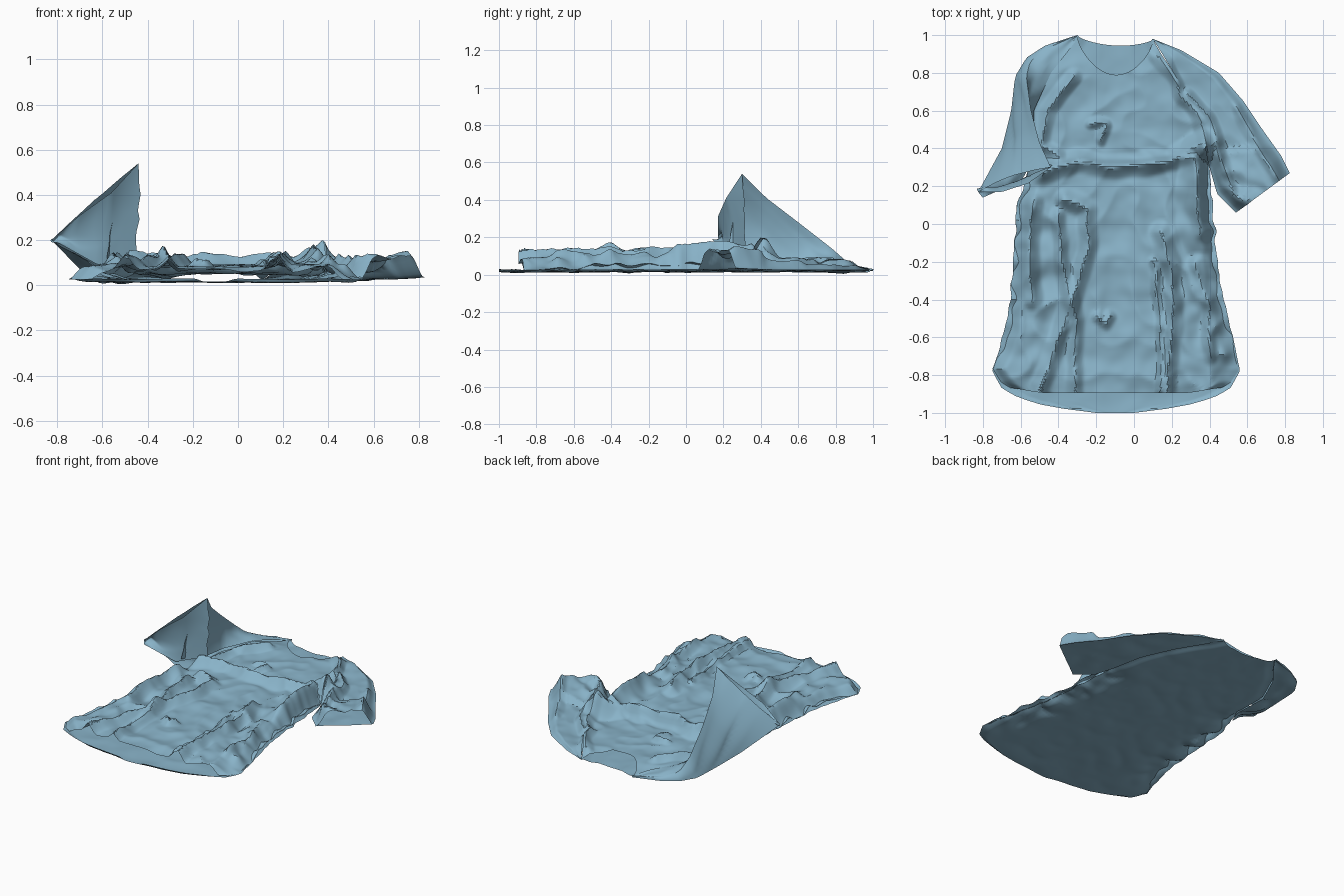
import bpy, math
from mathutils import Vector, noise

if "Cube" in bpy.data.objects:
    bpy.data.objects.remove(bpy.data.objects["Cube"])

cloth = bpy.data.materials.new("blue_cloth")
cloth.diffuse_color = (0.25, 0.45, 0.58, 1)
cloth.use_nodes = True
cloth.node_tree.nodes["Principled BSDF"].inputs["Base Color"].default_value = cloth.diffuse_color

# Side outlines of the torso as (y, x), hem to collar
LEFT = [(-1, -.2), (-.985, -.33), (-.96, -.48), (-.92, -.61), (-.87, -.7), (-.78, -.75), (-.65, -.71),
        (-.5, -.67), (-.3, -.645), (-.05, -.63), (.1, -.62), (.25, -.57), (.35, -.53), (.6, -.53),
        (.8, -.44), (.9, -.36), (1, -.3)]
RIGHT = [(-1, 0), (-.985, .13), (-.96, .28), (-.92, .42), (-.87, .51), (-.78, .56), (-.65, .535),
         (-.5, .5), (-.3, .455), (-.1, .43), (.1, .415), (.3, .40), (.5, .36), (.7, .27), (.9, .15), (1, .1)]

# Creases: (height, half width, path)
CREASES = [
    (.06, .07, [(-.48, .27), (-.3, .34), (-.15, .3), (0, .31), (.2, .34), (.36, .43)]),
    (.05, .06, [(-.36, .14), (-.24, .08), (-.24, -.15), (-.36, -.5), (-.5, -.86), (-.5, -1)]),
    (.045, .05, [(-.4, .05), (-.38, -.25), (-.3, -.5), (-.32, -.87), (-.32, -1)]),
    (.06, .06, [(.14, -.04), (.21, -.3), (.2, -.55), (.17, -.88), (.17, -1)]),
    (.03, .03, [(.1, -.2), (.14, -.5), (.14, -.88)]),
    (.10, .12, [(.37, .4), (.33, .16), (.35, -.05)]),
    (.05, .06, [(-.53, .12), (-.55, -.15), (-.53, -.4)]),
    (.04, .05, [(.33, -.2), (.4, -.45), (.4, -.7)]),
    (.035, .04, [(-.22, .53), (-.15, .52), (-.18, .44)]),
    (.035, .04, [(-.2, -.5), (-.15, -.53), (-.12, -.48)]),
    (.04, .05, [(.12, .9), (.26, .68), (.38, .48), (.42, .25)]),
    (.04, .04, [(.3, .7), (.42, .5), (.5, .25), (.54, .1)]),
    (.04, .05, [(-.32, .78), (-.46, .6), (-.48, .42), (-.4, .36)]),
    (.03, .05, [(.56, .62), (.66, .42), (.74, .25)]),
    (.04, .06, [(.45, .2), (.55, .14), (.62, .13)]),
]


def interp(table, v):
    for (a, p), (b, q) in zip(table, table[1:]):
        if v <= b:
            return p + (q - p) * (v - a) / (b - a)
    return table[-1][1]


def smooth(a, b, v):
    t = min(1, max(0, (v - a) / (b - a)))
    return t * t * (3 - 2 * t)


def path_distance(x, y, path):
    best = 9
    for (ax, ay), (bx, by) in zip(path, path[1:]):
        dx, dy = bx - ax, by - ay
        t = min(1, max(0, ((x - ax) * dx + (y - ay) * dy) / (dx * dx + dy * dy)))
        best = min(best, math.hypot(x - ax - t * dx, y - ay - t * dy))
    return best


def rumple(x, y, z=0):
    # sharp-valleyed crumple noise, roughly -0.5 .. 0.5
    p = Vector((x, y, z))
    return .5 - abs(noise.noise(p * 5)) * 2 + .35 * noise.noise(p * 13)


def front_height(x, y):
    step = .33 + .12 * max(0, x)
    h = .045 + .035 * smooth(step + .02, step - .02, y) * (1 - .25 * smooth(0, -.9, y))
    for height, width, path in CREASES:
        wobble = .02 * noise.noise(Vector((x * 8, y * 8, height * 50)))
        d = path_distance(x + wobble, y + wobble, path)
        h += height * max(0, 1 - d / width) ** 1.3
    side = smooth(.2, .45, abs(x + .1)) * smooth(.45, .2, y)
    return h + rumple(x, y) * (.016 + .022 * side)


def make_sheet(name, nu, nv, fn):
    verts = [fn(i / nu, j / nv) for j in range(nv + 1) for i in range(nu + 1)]
    w = nu + 1
    faces = [(j * w + i, j * w + i + 1, (j + 1) * w + i + 1, (j + 1) * w + i)
             for j in range(nv) for i in range(nu)]
    me = bpy.data.meshes.new(name)
    me.from_pydata([tuple(v) for v in verts], [], faces)
    me.materials.append(cloth)
    ob = bpy.data.objects.new(name, me)
    bpy.context.collection.objects.link(ob)
    return ob


def torso_xy(u, v, bottom, neck_drop):
    y = bottom + (1 - bottom) * v
    lx, rx = interp(LEFT, y), interp(RIGHT, y)
    crinkle = .018 * smooth(-.75, -.5, y) * smooth(.4, .2, y)
    lx += crinkle * noise.noise(Vector((3, y * 14, 0)))
    rx += crinkle * noise.noise(Vector((9, y * 14, 0)))
    x = lx + (rx - lx) * u
    drop = neck_drop * math.sin(math.pi * u) ** .6 * smooth(.2, 1, y)
    return x, y - drop - .02 * u * smooth(.8, 1, y), min(u, 1 - u) * (rx - lx)


# Torso panels
def back_panel(u, v):
    x, y, edge = torso_xy(u, v, -1, .045)
    waist = smooth(.25, .0, edge) * smooth(-.8, -.55, y) * smooth(.4, .15, y)
    return x, y, max(.004, .014 + .012 * rumple(x, y, 4) * .5 + waist * (.02 + .035 * rumple(x, y, 7))
                     + .012 * smooth(.06, 0, edge))


def front_panel(u, v):
    x, y, edge = torso_xy(u, v, -.895, .2)
    y += .03 * smooth(-.7, -.895, y) * smooth(.35, .6, abs(x + .1))
    k = max(smooth(-.01, .08, edge), smooth(.3, .4, y))
    k *= 1 - .75 * smooth(.8, 1, y)
    return x, y, .024 + max(.006, front_height(x, y) - .02) * k


make_sheet("back_panel", 60, 90, back_panel)
make_sheet("front_panel", 110, 130, front_panel)


def sample(path, t):
    pts = [Vector(p) for p in path]
    lens = [(b - a).length for a, b in zip(pts, pts[1:])]
    d = t * sum(lens)
    for a, b, l in zip(pts, pts[1:], lens):
        if d <= l + 1e-6:
            return a.lerp(b, d / l)
        d -= l
    return pts[-1]


def loft(name, a, b, amount, seed, bulge=(0, 0, 0), nu=22, nv=30):
    def fn(u, v):
        p = sample(a, v).lerp(sample(b, v), u)
        s = math.sin(math.pi * u)
        q = p + Vector(bulge) * s * v
        r = amount * s * rumple(q.x, q.y + q.z, seed)
        q += Vector((r, r * .4, r))
        q.z = max(.005, q.z)
        return q
    return make_sheet(name, nu, nv, fn)


# Right sleeve, lying flat
R_OUT = [(.1, .98, .025), (.25, .92, .025), (.45, .8, .025), (.58, .65, .025), (.68, .5, .025),
         (.78, .36, .03), (.825, .27, .035)]
R_IN = [(.1, .98, .025), (.15, .9, .02), (.27, .7, .02), (.36, .5, .02), (.4, .3, .02),
        (.44, .16, .02), (.54, .06, .025)]


def right_sleeve_top(u, v):
    p = sample(R_IN, v).lerp(sample(R_OUT, v), u)
    k = smooth(1, .8, u) * max(smooth(.3, .42, p.y), smooth(0, .2, u)) * (1 - .75 * smooth(.85, 1, p.y))
    p.z += k * max(.004, front_height(p.x, p.y) - .02 + .025 * smooth(.6, 1, v) * smooth(.1, .7, u))
    return p


make_sheet("right_sleeve_top", 36, 60, right_sleeve_top)
loft("right_sleeve_bottom", R_IN, R_OUT, .012, 3)

# Left sleeve, lifted into a peak
RIDGE = [(-.3, 1, .03), (-.46, .93, .04), (-.55, .86, .07), (-.57, .78, .14), (-.545, .6, .28),
         (-.5, .43, .41), (-.44, .3, .54)]
L_OUT = [(-.3, 1, .02), (-.47, .945, .02), (-.57, .88, .02), (-.63, .78, .02), (-.65, .6, .03),
         (-.7, .4, .07), (-.825, .17, .2)]
L_SEAM = [(-.3, .98, .03), (-.36, .9, .05), (-.44, .8, .06), (-.53, .6, .06), (-.53, .4, .08), (-.58, .22, .12)]
L_FLOOR = [(-.3, .98, .015), (-.36, .9, .012), (-.44, .8, .012), (-.53, .6, .012), (-.53, .35, .02), (-.6, .22, .05)]
CUFF = [(-.44, .3, .54), (-.56, .215, .41), (-.7, .17, .31), (-.825, .17, .2)]
UNDERARM = [(-.45, .32, .13), (-.54, .27, .11), (-.62, .22, .09), (-.8, .14, .19)]
loft("left_sleeve_outer", RIDGE, L_OUT, .02, 1, (-.01, .02, 0))
loft("left_sleeve_inner", RIDGE, L_SEAM, .02, 2, (-.03, 0, 0))
loft("left_sleeve_bottom", L_FLOOR, L_OUT, .02, 5)
loft("left_cuff", CUFF, UNDERARM, .025, 6, (-.02, .03, 0))

for ob in bpy.context.collection.objects:
    ob.select_set(True)
    bpy.context.view_layer.objects.active = ob
bpy.ops.object.shade_smooth_by_angle(angle=math.radians(32))
